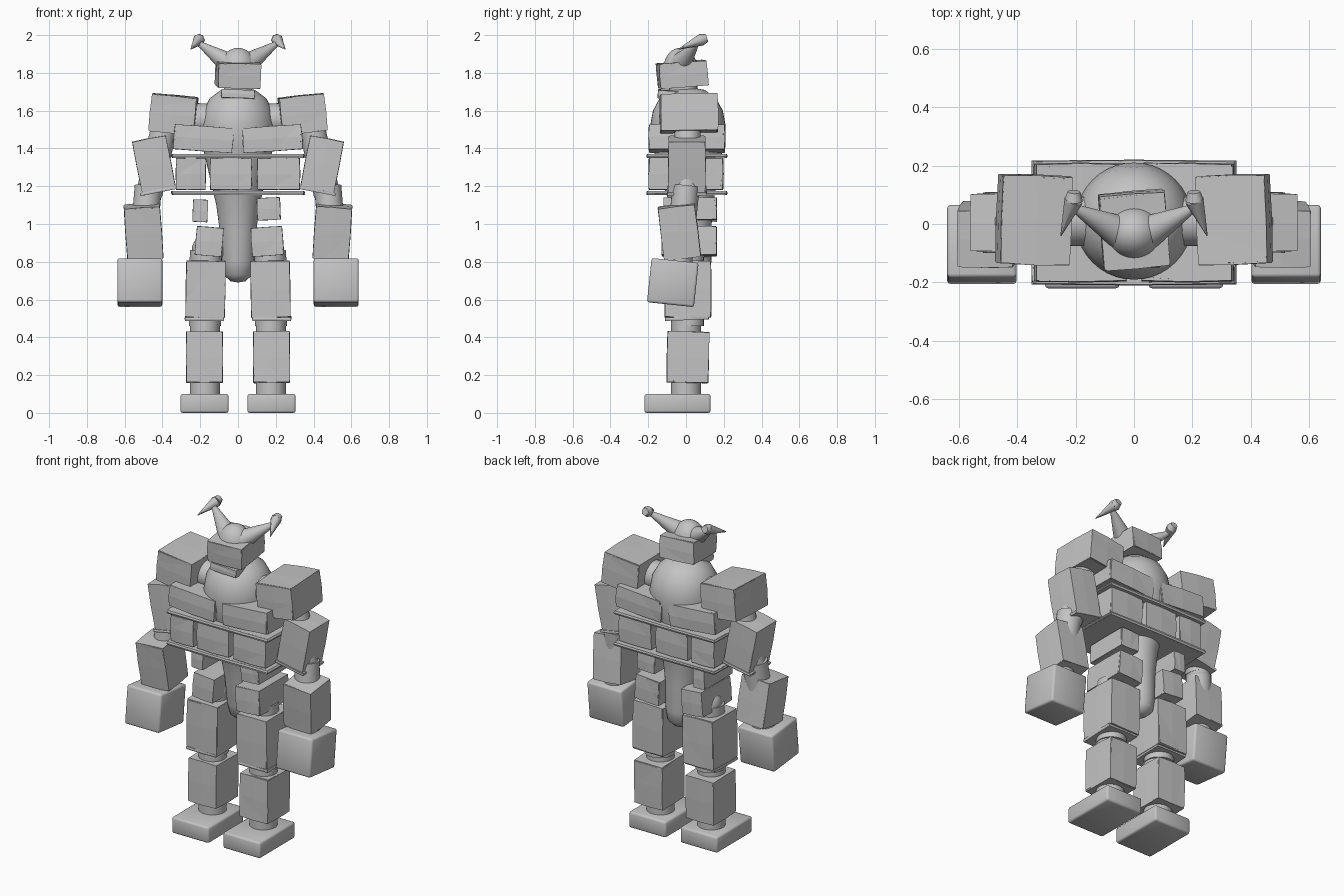
import bpy, bmesh, random
from math import radians
from mathutils import Matrix, Vector, Euler

random.seed(4)
cube = bpy.data.objects.get("Cube")
if cube:
    bpy.data.objects.remove(cube)

GREY = (0.55, 0.55, 0.55, 1)
grey = bpy.data.materials.new("plain grey")
grey.use_nodes = True
grey.diffuse_color = GREY
grey.node_tree.nodes["Principled BSDF"].inputs["Base Color"].default_value = GREY


def finish(name, bm, smooth=False):
    bmesh.ops.recalc_face_normals(bm, faces=bm.faces[:])
    mesh = bpy.data.meshes.new(name)
    bm.to_mesh(mesh)
    bm.free()
    mesh.materials.append(grey)
    for p in mesh.polygons:
        p.use_smooth = smooth
    ob = bpy.data.objects.new(name, mesh)
    bpy.context.collection.objects.link(ob)
    return ob


def span(a, b):
    """Centre and size from two opposite corners."""
    a, b = Vector(a), Vector(b)
    return (a + b) / 2, b - a


def rotation(rot):
    return Euler([radians(r) for r in rot]).to_matrix().to_4x4()


def block(name, loc, size, rot=(0, 0, 0)):
    """Faceted armour block: slightly domed faces, with a second thin skin askew."""
    bm = bmesh.new()
    for shell in (1.0, 0.985):
        part = bmesh.new()
        bmesh.ops.create_cube(part, size=1)
        bmesh.ops.subdivide_edges(part, edges=part.edges[:], cuts=1, use_grid_fill=True)
        for v in part.verts:
            on = sum(abs(c) > 0.4 for c in v.co)
            v.co *= (1, 1, 0.985, 0.965)[on]
        if shell < 1:
            part.transform(rotation([random.uniform(-2, 2) for _ in range(3)]))
        part.transform(Matrix.Diagonal((*(Vector(size) * shell), 1)))
        tmp = bpy.data.meshes.new("tmp")
        part.to_mesh(tmp)
        part.free()
        bm.from_mesh(tmp)
        bpy.data.meshes.remove(tmp)
    bm.transform(Matrix.Translation(loc) @ rotation(rot))
    return finish(name, bm)


def soft_box(name, loc, size, rot=(0, 0, 0), bevel=0.012):
    """Plain box with rounded, smooth shaded edges."""
    bm = bmesh.new()
    bmesh.ops.create_cube(bm, size=1)
    bm.transform(Matrix.Diagonal((*size, 1)))
    bmesh.ops.bevel(bm, geom=bm.edges[:], offset=bevel, segments=2, affect='EDGES', profile=0.5)
    bm.transform(Matrix.Translation(loc) @ rotation(rot))
    return finish(name, bm, True)


def limb(name, a, b, r1, r2=None, sides=24):
    """Smooth tapered tube between two points."""
    a, b = Vector(a), Vector(b)
    bm = bmesh.new()
    bmesh.ops.create_cone(bm, cap_ends=True, segments=sides, radius1=r1,
                          radius2=r1 if r2 is None else r2, depth=(b - a).length)
    turn = (b - a).to_track_quat('Z', 'Y').to_matrix().to_4x4()
    bm.transform(Matrix.Translation((a + b) / 2) @ turn)
    ob = finish(name, bm, True)
    for p in ob.data.polygons:
        p.use_smooth = len(p.vertices) <= 4
    return ob


def ball(name, loc, size):
    bm = bmesh.new()
    bmesh.ops.create_uvsphere(bm, u_segments=32, v_segments=18, radius=1)
    bm.transform(Matrix.Translation(loc) @ Matrix.Diagonal((*size, 1)))
    return finish(name, bm, True)


# Egg shaped torso, leaning back towards the hips
profile = [(0, .69), (.04, .697), (.075, .73), (.088, .8), (.095, .95), (.115, 1.1),
           (.15, 1.25), (.185, 1.4), (.2, 1.52), (.185, 1.6), (.15, 1.665), (.09, 1.71), (0, 1.725)]
bm = bmesh.new()
verts = [bm.verts.new((r, 0, z)) for r, z in profile]
edges = [bm.edges.new(pair) for pair in zip(verts, verts[1:])]
bmesh.ops.spin(bm, geom=verts + edges, cent=(0, 0, 0), axis=(0, 0, 1),
               angle=radians(360), steps=40)
bmesh.ops.remove_doubles(bm, verts=bm.verts[:], dist=0.0005)
for v in bm.verts:
    v.co.y += 0.01 + max(0, 1.4 - v.co.z) * 0.06
finish("torso", bm, True)

# Belt plates and the waist blocks between them
for name, z in (("upper_belt", 1.36), ("lower_belt", 1.165)):
    block(name, (0, .005, z), (.71, .43, .022))
for name, x1, x2 in (("right", -.33, -.17), ("middle", -.15, .075), ("left", .1, .33)):
    block(name + "_waist_block", *span((x1, -.2, 1.18), (x2, .2, 1.35)))

# Head: dome, visor block, jaw plate
ball("head_dome", (0, -.03, 1.82), (.095, .09, .113))
block("visor", *span((-.115, -.15, 1.725), (.115, .11, 1.86)), (4, 1, 4))
block("jaw", *span((-.09, -.15, 1.66), (.09, .06, 1.705)), (-4, 2, 0))
limb("neck", (0, -.01, 1.64), (0, -.02, 1.8), .075)

for s, side in ((-1, "right"), (1, "left")):
    def at(x, y, z):
        return (s * x, y, z)

    # Horn with a pointed crosspiece
    limb(side + "_horn", at(.035, -.035, 1.84), at(.205, .055, 1.955), .062, .014)
    limb(side + "_horn_point", at(.207, .08, 1.975), at(.25, -.04, 1.925), .032, .002, 8)
    limb(side + "_horn_cap", at(.205, .11, 1.985), at(.207, .08, 1.975), .022, .032, 8)

    # Chest and shoulder armour
    block(side + "_chest", at(.183, .005, 1.452), (.32, .41, .135), (0, -4 * s, 0))
    block(side + "_shoulder", at(.342, .015, 1.582), (.245, .31, .2), (1, -6 * s, 2 * s))
    limb(side + "_collar", at(.1, .01, 1.55), at(.34, .01, 1.56), .085)

    # Arm
    limb(side + "_upper_arm", at(.38, .01, 1.56), at(.47, 0, 1.16), .07)
    limb(side + "_lower_arm", at(.475, 0, 1.2), at(.51, -.04, .78), .072)
    ball(side + "_elbow", at(.473, 0, 1.165), (.072, .072, .072))
    block(side + "_upper_arm_armour", at(.445, .005, 1.315), (.185, .2, .285), (0, 11 * s, 0))
    block(side + "_elbow_plate", at(.42, .005, 1.175), (.2, .21, .016), (0, 11 * s, 0))
    block(side + "_forearm_armour", at(.5, -.035, .96), (.195, .2, .285), (7, 4 * s, 0))
    soft_box(side + "_hand", at(.52, -.07, .69), (.238, .25, .235), (-6, 0, 0))

    # Leg
    limb(side + "_thigh", at(.17, .01, .86), at(.175, .01, .46), .085)
    limb(side + "_calf", at(.175, 0, .5), at(.175, 0, .08), .08)
    ball(side + "_hip_joint", at(.16, .02, .86), (.085, .085, .085))
    block(side + "_thigh_armour", at(.172, .01, .655), (.212, .25, .305), (0, -1 * s, 0))
    block(side + "_knee_plate", at(.178, .005, .5), (.21, .235, .018), (2, 0, 0))
    block(side + "_shin_armour", at(.177, .01, .295), (.197, .225, .275), (-1, 0, 0))
    soft_box(side + "_foot", at(.177, -.045, .05), (.255, .35, .1))

# Hip and flank blocks, uneven from side to side
block("right_hip", *span((-.225, -.13, .83), (-.08, .165, .985)), (0, 5, 0))
block("left_hip", *span((.07, -.13, .83), (.24, .165, .985)), (0, -4, 0))
block("right_flank", *span((-.24, -.12, 1.01), (-.16, .165, 1.13)), (0, 2, 0))
block("left_flank", *span((.1, -.12, 1.02), (.225, .165, 1.14)), (0, -3, 0))
